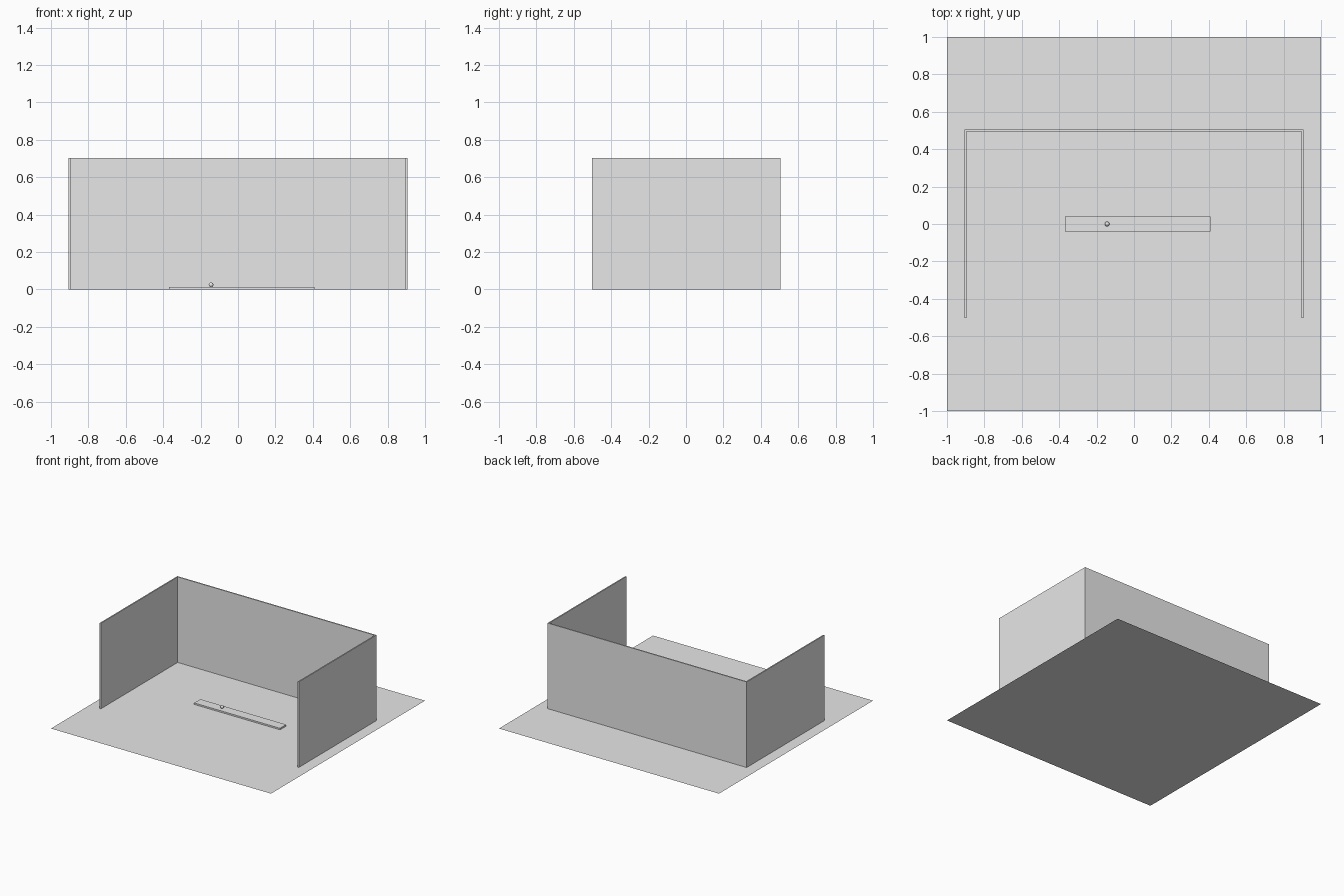
import bpy

if "Cube" in bpy.data.objects:
    bpy.data.objects.remove(bpy.data.objects["Cube"])

grey = bpy.data.materials.new("light grey")
grey.diffuse_color = (0.8, 0.8, 0.8, 1)
grey.use_nodes = True
grey.node_tree.nodes["Principled BSDF"].inputs["Base Color"].default_value = grey.diffuse_color


def finish(name):
    ob = bpy.context.object
    ob.name = name
    ob.data.materials.append(grey)
    return ob


def box(name, lo, hi):
    centre = [(a + b) / 2 for a, b in zip(lo, hi)]
    bpy.ops.mesh.primitive_cube_add(size=1, location=centre)
    ob = finish(name)
    ob.scale = [b - a for a, b in zip(lo, hi)]
    bpy.ops.object.transform_apply(location=False, rotation=False, scale=True)
    return ob


# Flat floor sheet
bpy.ops.mesh.primitive_plane_add(size=2, location=(0, 0, 0))
finish("floor")

# Three thin walls, open to the front
T = 0.005   # half thickness
H = 0.703   # wall height
box("back_wall", (-0.905, 0.5 - T, 0), (0.905, 0.5 + T, H))
for name, x in (("left_wall", -0.9), ("right_wall", 0.9)):
    box(name, (x - T, -0.503, 0), (x + T, 0.5 - T, H))

# Low bar on the floor with a small ball resting on it
box("floor_bar", (-0.37, -0.04, 0), (0.41, 0.04, 0.0125))
bpy.ops.mesh.primitive_uv_sphere_add(segments=32, ring_count=16, radius=0.0125,
                                     location=(-0.144, 0, 0.025))
finish("ball")
bpy.ops.object.shade_smooth()
